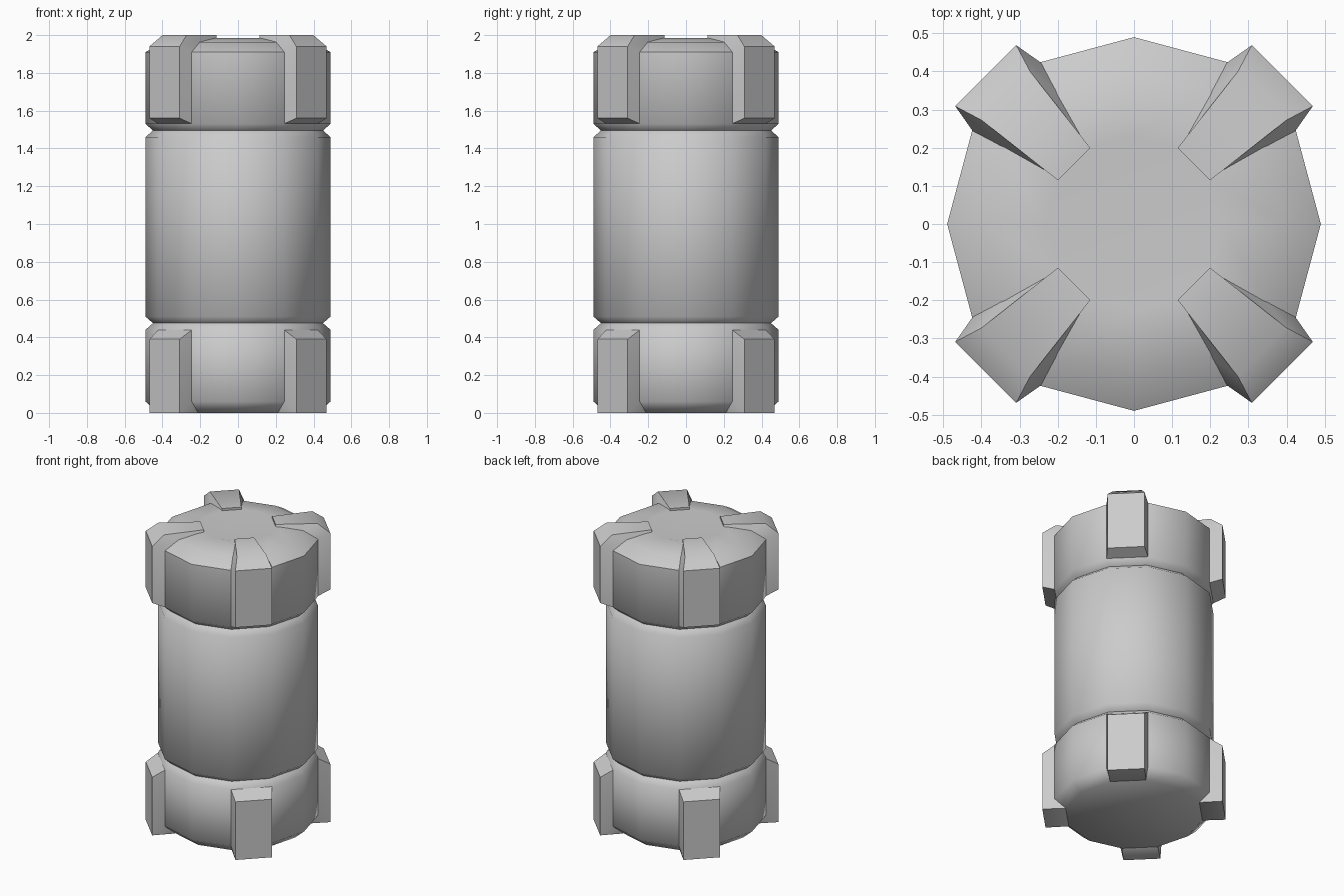
import bpy, bmesh, math
from mathutils import Vector

if "Cube" in bpy.data.objects:
    bpy.data.objects.remove(bpy.data.objects["Cube"])

SIDES = 12


def finish(name, bm):
    bmesh.ops.remove_doubles(bm, verts=bm.verts, dist=0.0005)
    bmesh.ops.recalc_face_normals(bm, faces=bm.faces)
    mesh = bpy.data.meshes.new(name)
    bm.to_mesh(mesh)
    bm.free()
    ob = bpy.data.objects.new(name, mesh)
    bpy.context.collection.objects.link(ob)
    bpy.ops.object.select_all(action='DESELECT')
    ob.select_set(True)
    bpy.context.view_layer.objects.active = ob
    bpy.ops.object.shade_smooth_by_angle(angle=math.radians(50))
    return ob


def lathe(name, profile, bottom_z, top_z):
    bm = bmesh.new()
    rings = []
    for r, z in profile:
        rings.append([bm.verts.new((r * math.cos(2 * math.pi * i / SIDES),
                                    r * math.sin(2 * math.pi * i / SIDES), z))
                      for i in range(SIDES)])
    low = bm.verts.new((0, 0, bottom_z))
    high = bm.verts.new((0, 0, top_z))
    for i in range(SIDES):
        j = (i + 1) % SIDES
        for a, b in zip(rings, rings[1:]):
            bm.faces.new((a[i], a[j], b[j], b[i]))
        bm.faces.new((low, rings[0][j], rings[0][i]))
        bm.faces.new((high, rings[-1][i], rings[-1][j]))
    return finish(name, bm)


def clamp(name, angle, outer, base):
    """Raised block: matching rows of (distance, height, half width)."""
    bm = bmesh.new()
    out = Vector((math.cos(angle), math.sin(angle), 0))
    side = Vector((-out.y, out.x, 0))

    def row(r, z, hw):
        return [bm.verts.new(out * r + side * hw * s + Vector((0, 0, z)))
                for s in (-1, 1)]
    o = [row(*p) for p in outer]
    b = [row(*p) for p in base]
    for k in range(len(o) - 1):
        bm.faces.new((o[k][0], o[k][1], o[k + 1][1], o[k + 1][0]))
        bm.faces.new((b[k][0], b[k + 1][0], b[k + 1][1], b[k][1]))
        for s in (0, 1):
            bm.faces.new((o[k][s], o[k + 1][s], b[k + 1][s], b[k][s]))
    for k in (0, -1):
        bm.faces.new((o[k][0], o[k][1], b[k][1], b[k][0]))
    return finish(name, bm)


# Twelve-sided canister with two grooves and a shallow dished lid
lathe("canister_body", [
    (0.42, 0), (0.49, 0.06), (0.49, 0.44), (0.45, 0.475), (0.49, 0.51),
    (0.49, 1.46), (0.45, 1.495), (0.49, 1.53), (0.49, 1.91),
    (0.40, 1.963), (0.23, 1.985)], 0.0, 1.93)

# Four raised blocks at the lid and four feet at the base
top_outer = [(0.55, 1.56, 0.113), (0.55, 1.94, 0.113),
             (0.475, 2.0, 0.09), (0.222, 2.0, 0.06)]
top_base = [(0.47, 1.53, 0.127), (0.47, 1.91, 0.127),
            (0.384, 1.955, 0.104), (0.222, 1.975, 0.06)]
foot_outer = [(0.55, 0.39, 0.113), (0.55, 0, 0.113), (0.41, 0, 0.11)]
foot_base = [(0.47, 0.44, 0.127), (0.47, 0.06, 0.127), (0.40, 0.01, 0.11)]
for i in range(4):
    a = math.radians(45 + 90 * i)
    clamp(f"lid_block_{i + 1}", a, top_outer, top_base)
    clamp(f"foot_block_{i + 1}", a, foot_outer, foot_base)
